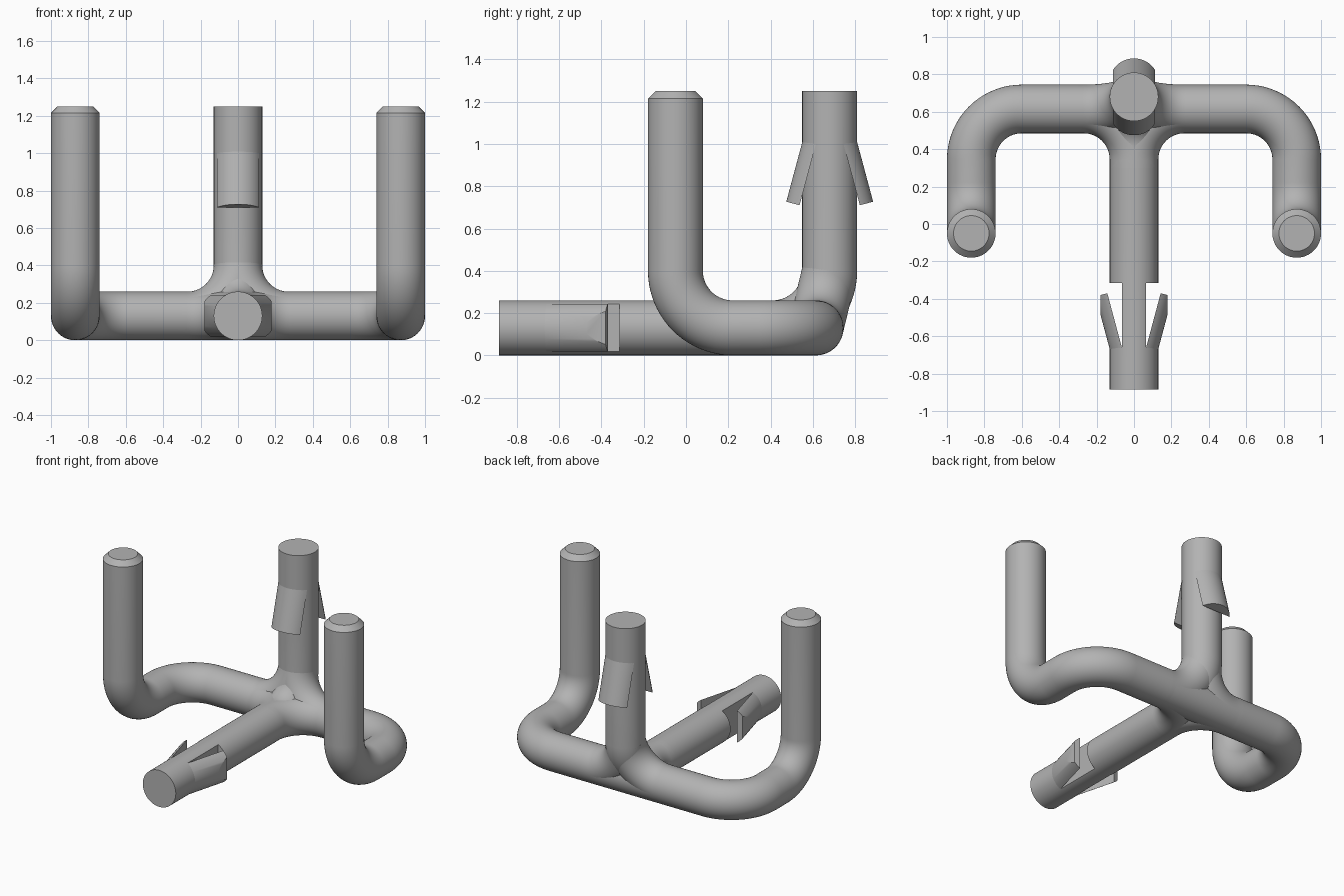
import bpy
import bmesh
from math import sin, cos, pi, radians
from mathutils import Vector

if "Cube" in bpy.data.objects:
    bpy.data.objects.remove(bpy.data.objects["Cube"], do_unlink=True)

R = 0.13          # tube radius
BEND = 0.27       # centreline bend radius
CORE = 0.065      # half thickness of the core left at each clip
SIDES, STEPS = 64, 20

grey = bpy.data.materials.new("plain grey")
grey.use_nodes = True
grey.diffuse_color = (0.45, 0.45, 0.45, 1)
grey.node_tree.nodes["Principled BSDF"].inputs["Base Color"].default_value = grey.diffuse_color


def finish(bm, name):
    bmesh.ops.recalc_face_normals(bm, faces=bm.faces)
    mesh = bpy.data.meshes.new(name)
    bm.to_mesh(mesh)
    bm.free()
    mesh.materials.append(grey)
    ob = bpy.data.objects.new(name, mesh)
    bpy.context.collection.objects.link(ob)
    return ob


def smooth(ob):
    bpy.ops.object.select_all(action="DESELECT")
    ob.select_set(True)
    bpy.context.view_layer.objects.active = ob
    bpy.ops.object.shade_smooth_by_angle(angle=radians(30))


def rounded(corners):
    """Path through right-angle corners, each replaced by an arc."""
    pts = [Vector(c) for c in corners]
    out = [pts[0]]
    for a, c, b in zip(pts, pts[1:], pts[2:]):
        d1, d2 = (c - a).normalized(), (b - c).normalized()
        centre = c + BEND * (d2 - d1)
        for i in range(STEPS + 1):
            t = i / STEPS * pi / 2
            out.append(centre + BEND * (d1 * sin(t) - d2 * cos(t)))
    out.append(pts[-1])
    return [p for i, p in enumerate(out) if i == 0 or (p - out[i - 1]).length > 1e-4]


def tube(name, path, chamfer=0.0):
    """Sweep a circle along the path, with optional chamfered ends."""
    radii = [R] * len(path)
    if chamfer:
        for end, nxt in ((0, 1), (-1, -2)):
            inward = (path[nxt] - path[end]).normalized()
            path.insert(1 if end == 0 else -1, path[end] + inward * chamfer)
        radii = [R - chamfer] + [R] * (len(path) - 2) + [R - chamfer]
    bm = bmesh.new()
    rings, normal, last = [], None, None
    for i, p in enumerate(path):
        before = (p - path[i - 1]).normalized() if i else Vector()
        after = (path[i + 1] - p).normalized() if i + 1 < len(path) else Vector()
        tan = (before + after).normalized()
        normal = tan.orthogonal().normalized() if last is None else last.rotation_difference(tan) @ normal
        last, side = tan, tan.cross(normal)
        angles = [2 * pi * k / SIDES for k in range(SIDES)]
        rings.append([bm.verts.new(p + radii[i] * (normal * cos(a) + side * sin(a))) for a in angles])
    for r0, r1 in zip(rings, rings[1:]):
        for k in range(SIDES):
            j = (k + 1) % SIDES
            bm.faces.new((r0[k], r0[j], r1[j], r1[k]))
    bm.faces.new(rings[0])
    bm.faces.new(rings[-1])
    return finish(bm, name)


def place(bm, origin, out, along):
    """Map local (outward, sideways, along) coordinates to the model."""
    side = along.cross(out)
    for v in bm.verts:
        v.co = origin + out * v.co.x + side * v.co.y + along * v.co.z


def barb(name, origin, out, along, limit=None):
    """Springy tongue: a circular segment tilted outward about its hinge."""
    bm = bmesh.new()
    arc = [pi / 3 * (i / 10 - 1) for i in range(21)]
    face = bm.faces.new([bm.verts.new((R * cos(a), R * sin(a), 0)) for a in arc])
    new = bmesh.ops.extrude_face_region(bm, geom=[face])["geom"]
    bmesh.ops.translate(bm, verts=[g for g in new if isinstance(g, bmesh.types.BMVert)], vec=(0, 0, 0.3))
    c, s = cos(radians(15)), sin(radians(15))
    for v in bm.verts:
        u, w = v.co.x - CORE, v.co.z
        v.co.x, v.co.z = CORE + u * c + w * s, w * c - u * s
    if limit:
        geom = bm.verts[:] + bm.edges[:] + bm.faces[:]
        bmesh.ops.bisect_plane(bm, geom=geom, plane_co=(limit, 0, 0), plane_no=(1, 0, 0), clear_outer=True)
        bmesh.ops.holes_fill(bm, edges=[e for e in bm.edges if e.is_boundary])
    place(bm, origin, out, along)
    smooth(finish(bm, name))


def window(target, origin, out, along):
    """Cut the recess behind a barb."""
    bm = bmesh.new()
    bmesh.ops.create_cube(bm, size=1)
    for v in bm.verts:
        v.co = (CORE + (v.co.x + 0.5) * 0.2, v.co.y * 0.5, (v.co.z + 0.5) * 0.345)
    place(bm, origin, out, along)
    cutter = finish(bm, "window_cutter")
    cutter.hide_render = True
    mod = target.modifiers.new("window", "BOOLEAN")
    mod.operation, mod.solver, mod.object = "DIFFERENCE", "EXACT", cutter
    bpy.ops.object.select_all(action="DESELECT")
    bpy.context.view_layer.objects.active = target
    target.select_set(True)
    bpy.ops.object.modifier_apply(modifier=mod.name)
    bpy.data.objects.remove(cutter, do_unlink=True)


# Bent side frame: two upright legs joined by a rear crossbar
frame = rounded([(-0.87, -0.05, 1.25), (-0.87, -0.05, R), (-0.87, 0.615, R),
                 (0.87, 0.615, R), (0.87, -0.05, R), (0.87, -0.05, 1.25)])
smooth(tube("side_frame", frame, chamfer=0.035))

# Central stem bending up into the rear post
stem = tube("stem_and_post", rounded([(0, -0.885, R), (0, 0.68, R), (0, 0.68, 1.25)]))

# Clips near both ends of the stem
X, Y, Z = Vector((1, 0, 0)), Vector((0, 1, 0)), Vector((0, 0, 1))
post_hinge, stem_hinge = Vector((0, 0.68, 1.0)), Vector((0, -0.66, R))
for sign, front, side in ((1, "back", "left"), (-1, "front", "right")):
    window(stem, post_hinge, Y * sign, -Z)
    window(stem, stem_hinge, X * sign, Y)
    barb("post_barb_" + front, post_hinge, Y * sign, -Z)
    barb("stem_barb_" + side, stem_hinge, X * sign, Y, limit=0.18)
smooth(stem)

# Blends where the crossbar meets the stem and the post
for sign, side in ((1, "left"), (-1, "right")):
    x = BEND * sign
    flat = rounded([(x * 1.1, 0.615, R), (0, 0.615, R), (0, 0.3, R)])
    smooth(tube("stem_blend_" + side, flat))
    rise = rounded([(x * 1.1, 0.615, R), (0, 0.615, R), (0, 0.615, R + BEND * 1.02)])
    for p in rise:
        p.y += 0.065 * (p.z - R) / BEND
    smooth(tube("post_blend_" + side, rise))
